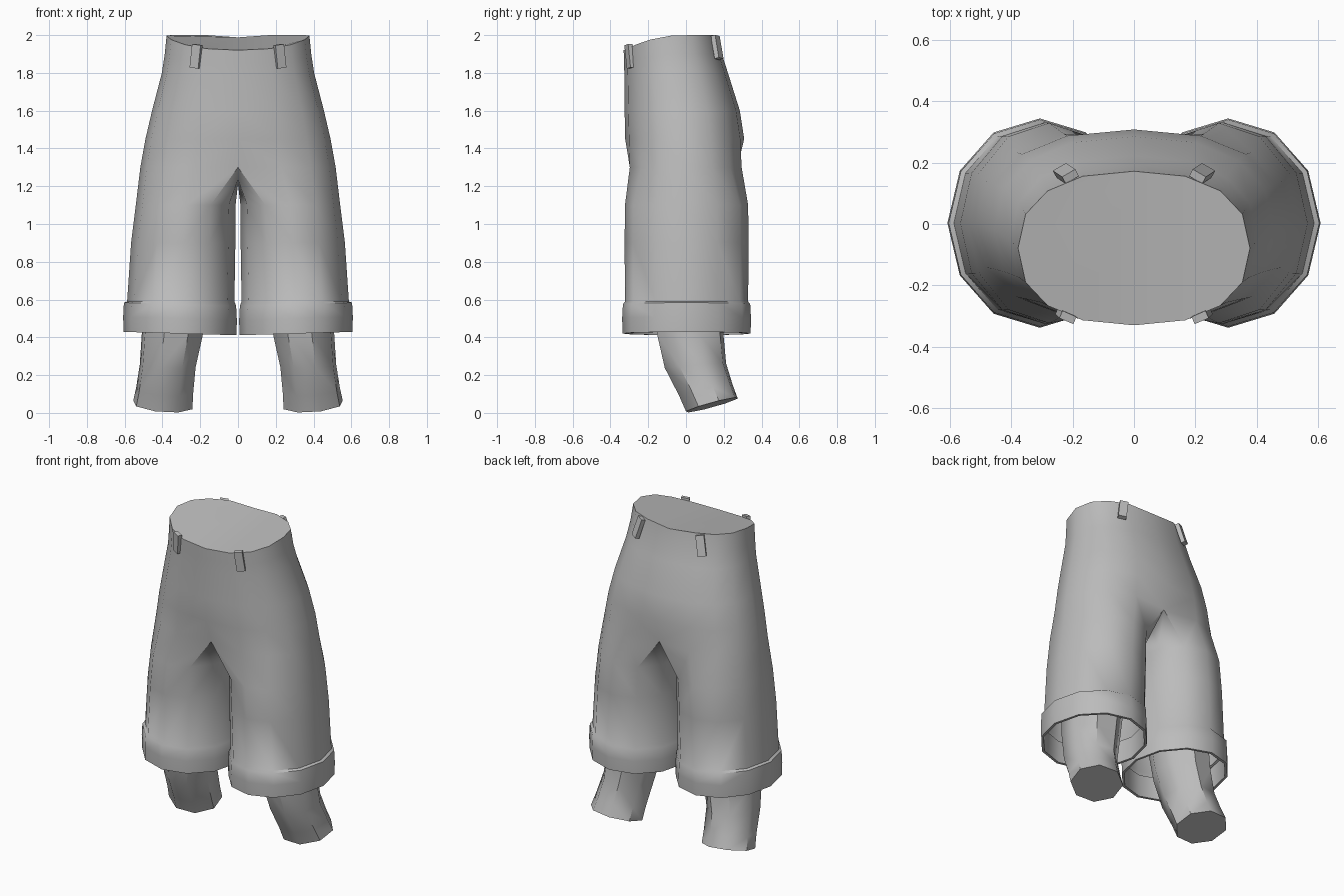
import bpy, bmesh, math
from mathutils import Vector, Matrix

cube = bpy.data.objects.get("Cube")
if cube:
    bpy.data.objects.remove(cube, do_unlink=True)

grey = bpy.data.materials.new("plain grey")
grey.use_nodes = True
colour = (0.5, 0.5, 0.5, 1)
grey.diffuse_color = colour
grey.node_tree.nodes["Principled BSDF"].inputs["Base Color"].default_value = colour


def finish(bm, name, mirror=False, angle=45):
    """Turn a bmesh into a smooth shaded object, optionally mirrored in x."""
    mesh = bpy.data.meshes.new(name)
    bm.to_mesh(mesh)
    bm.free()
    mesh.materials.append(grey)
    mesh.shade_smooth()
    mesh.set_sharp_from_angle(angle=math.radians(angle))
    ob = bpy.data.objects.new(name, mesh)
    bpy.context.collection.objects.link(ob)
    if mirror:
        mod = ob.modifiers.new("mirror", 'MIRROR')
        mod.use_clip = True
        mod.merge_threshold = 0.002
    return ob


def bridge(bm, upper, lower, closed=True):
    n = len(upper)
    for i in range(n if closed else n - 1):
        j = (i + 1) % n
        bm.faces.new((upper[i], lower[i], lower[j], upper[j]))


def power(v, p):
    return math.copysign(abs(v) ** p, v)


def leg_ring(bm, z, cx, rx, ry, tilt=0.0):
    """Twelve points; the first nine face outward, the last three inward."""
    ring = []
    for k in range(12):
        a = math.radians(30 * k - 120)
        x, y = cx + rx * math.cos(a), ry * math.sin(a) + 0.003
        ring.append(bm.verts.new((x, y, z + tilt * (x - cx))))
    return ring


# Trousers: half a torso, opening into one leg with a turned-up cuff
bm = bmesh.new()
torso = [  # height, half width, front, back
    (2.00, 0.378, -0.330, 0.172), (1.90, 0.388, -0.328, 0.190),
    (1.80, 0.403, -0.326, 0.222), (1.60, 0.455, -0.325, 0.285),
    (1.45, 0.490, -0.322, 0.308), (1.30, 0.517, -0.318, 0.315)]
rows = []
for level, (z, rx, yf, yb) in enumerate(torso):
    row = []
    cy, ry = (yf + yb) / 2, (yb - yf) / 2
    for k in range(9):
        a = math.radians(22.5 * k - 90)
        x = 0 if k in (0, 8) else rx * power(math.cos(a), 0.85)
        y = cy + ry * power(math.sin(a), 0.85)
        if level == 5 and k in (0, 8):
            y *= 0.86
        # the waist dips toward the front
        dip = max(0, -y - 0.02) / 0.31
        drop = (0.08, 0.05, 0.02, 0, 0, 0)[level] * dip ** 2
        row.append(bm.verts.new((x, y, z - drop - (0.012 if k == 8 and level == 0 else 0))))
    rows.append(row)
for a, b in zip(rows, rows[1:]):
    bridge(bm, a, b, closed=False)
bm.faces.new(rows[0])

crotch = [bm.verts.new((0, y, z)) for y, z in ((0.16, 1.235), (0, 1.21), (-0.16, 1.235))]
previous = rows[-1] + crotch
for ring in [
        (1.10, 0.277, 0.264, 0.326), (0.90, 0.290, 0.276, 0.328),
        (0.59, 0.303, 0.284, 0.326), (0.575, 0.307, 0.297, 0.337, 0.03),
        (0.50, 0.307, 0.301, 0.341, 0.03), (0.42, 0.307, 0.299, 0.339, 0.03),
        (0.42, 0.307, 0.284, 0.322, 0.03), (0.56, 0.305, 0.280, 0.320, 0.03)]:
    current = leg_ring(bm, *ring)
    bridge(bm, previous, current)
    previous = current
finish(bm, "trousers", mirror=True)

# Lower legs: eight-sided tubes leaning back toward a slanted end
bm = bmesh.new()
previous = None
for z, cx, cy, rx, ry, slope in [
        (0.85, 0.30, 0.0, 0.19, 0.20, 0), (0.42, 0.347, 0.022, 0.168, 0.182, 0),
        (0.25, 0.372, 0.05, 0.153, 0.168, 0.08), (0.12, 0.388, 0.105, 0.156, 0.148, 0.2),
        (0.042, 0.398, 0.137, 0.162, 0.142, 0.27)]:
    ring = []
    for k in range(8):
        a = math.radians(45 * k + 15)
        dx, dy = rx * math.cos(a), ry * math.sin(a)
        ring.append(bm.verts.new((cx + dx, cy + dy, z + slope * dy + 0.3 * slope * dx)))
    if previous:
        bridge(bm, previous, ring)
    else:
        bm.faces.new(ring)
    previous = ring
bm.faces.new(previous[::-1])
finish(bm, "lower_legs", mirror=True)

# Belt loops: small leaning blocks on the front and back of the waistband
for name, x, y, z, turn, lean in [("front_belt_loops", 0.222, -0.298, 1.888, 24, 3),
                                  ("back_belt_loops", 0.222, 0.165, 1.935, -28, 15)]:
    bm = bmesh.new()
    bmesh.ops.create_cube(bm, size=1)
    place = (Matrix.Translation((x, y, z)) @ Matrix.Rotation(math.radians(turn), 4, 'Z')
             @ Matrix.Rotation(math.radians(lean), 4, 'X')
             @ Matrix.Rotation(math.radians(-8), 4, 'Y')
             @ Matrix.Diagonal((0.05, 0.026, 0.125, 1)))
    bmesh.ops.transform(bm, matrix=place, verts=bm.verts)
    finish(bm, name, mirror=True, angle=30)
